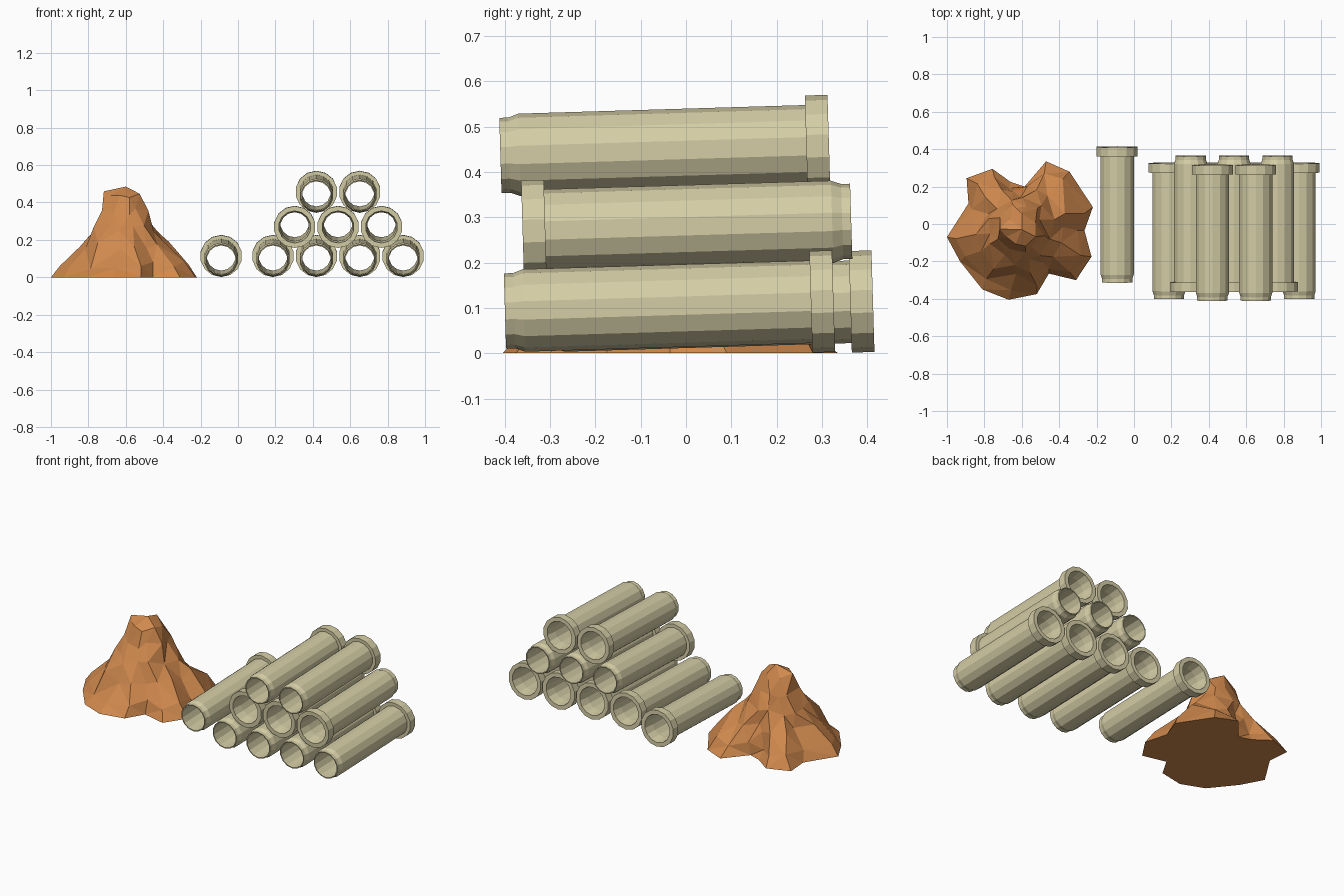
import bpy
import bmesh
import math
import random
from mathutils import Matrix, Vector

random.seed(4)

if "Cube" in bpy.data.objects:
    bpy.data.objects.remove(bpy.data.objects["Cube"], do_unlink=True)


def make_material(name, color):
    mat = bpy.data.materials.new(name)
    mat.use_nodes = True
    mat.diffuse_color = color
    mat.node_tree.nodes["Principled BSDF"].inputs["Base Color"].default_value = color
    return mat


def add_object(name, bm, mat):
    bmesh.ops.recalc_face_normals(bm, faces=bm.faces)
    mesh = bpy.data.meshes.new(name)
    bm.to_mesh(mesh)
    bm.free()
    mesh.materials.append(mat)
    obj = bpy.data.objects.new(name, mesh)
    bpy.context.collection.objects.link(obj)
    return obj


clay = make_material("pale khaki", (0.66, 0.61, 0.38, 1))
earth = make_material("orange earth", (0.63, 0.25, 0.075, 1))

# Pipe: radius and distance along the axis, from plain end to collar
SIDES = 14
LENGTH = 0.725
PROFILE = [(0.083, 0), (0.083, 0.02), (0.091, 0.042), (0.091, 0.675),
           (0.112, 0.675), (0.112, LENGTH), (0.086, LENGTH),
           (0.077, 0.66), (0.077, 0)]


def make_pipe(name, x, y, z, flipped=False):
    bm = bmesh.new()
    loops = []
    for r, t in PROFILE:
        loop = []
        for i in range(SIDES):
            a = math.tau * i / SIDES
            loop.append(bm.verts.new((r * math.sin(a), t - LENGTH / 2, r * math.cos(a))))
        loops.append(loop)
    for a, b in zip(loops, loops[1:] + loops[:1]):
        for i in range(SIDES):
            j = (i + 1) % SIDES
            bm.faces.new((a[i], a[j], b[j], b[i]))
    turn = Matrix.Rotation(math.pi if flipped else 0, 4, "Z")
    tilt = Matrix.Rotation(0.03, 4, "X")
    bm.transform(Matrix.Translation((x, y, z)) @ tilt @ turn)
    add_object(name, bm, clay)


# Stacked rows, the middle one lying the other way round
SPACING = 0.232
for row, count, x0, y, z in (("bottom", 4, 0.187, -0.037, 0.104),
                             ("middle", 3, 0.303, 0.002, 0.28),
                             ("top", 2, 0.419, -0.047, 0.447)):
    for n in range(count):
        make_pipe(f"{row}_pipe_{n + 1}", x0 + n * SPACING, y, z, row == "middle")
make_pipe("loose_pipe", -0.09, 0.05, 0.104)

# Earth mound: ragged foot outline drawn in towards a blunt peak
FOOT = [(-1, -0.07), (-0.885, 0.11), (-0.895, 0.245), (-0.757, 0.295),
        (-0.66, 0.225), (-0.585, 0.2), (-0.47, 0.335), (-0.345, 0.28),
        (-0.22, 0.09), (-0.265, -0.035), (-0.227, -0.175), (-0.31, -0.3),
        (-0.455, -0.265), (-0.52, -0.375), (-0.67, -0.405), (-0.81, -0.35),
        (-0.93, -0.2)]
LEVELS = [(0, 1), (0.065, 0.86), (0.17, 0.62), (0.26, 0.47), (0.355, 0.34), (0.445, 0.24)]
centre = Vector((-0.61, -0.03))

bm = bmesh.new()
rings = []
for height, scale in LEVELS:
    ring = []
    for p in FOOT:
        offset = Vector(p) - centre
        # Gullies fade out with height
        mean = offset.normalized() * 0.375
        pos = centre + offset.lerp(mean, min(1, height * 2.6)) * scale
        z = height
        if height:
            pos += Vector((random.uniform(-1, 1), random.uniform(-1, 1))) * 0.018
            z += random.uniform(-0.022, 0.022)
        ring.append(bm.verts.new((pos.x, pos.y, z)))
    rings.append(ring)
count = len(FOOT)
for a, b in zip(rings, rings[1:]):
    for i in range(count):
        j = (i + 1) % count
        bm.faces.new((a[i], a[j], b[j], b[i]))
peak = bm.verts.new((centre.x + 0.01, centre.y, 0.485))
for i in range(count):
    bm.faces.new((rings[-1][i], rings[-1][(i + 1) % count], peak))
bm.faces.new(rings[0])
# Merge crowded upper points into larger facets
upper = [v for ring in rings[2:] for v in ring]
bmesh.ops.remove_doubles(bm, verts=upper, dist=0.05)
bmesh.ops.triangulate(bm, faces=bm.faces[:])
add_object("earth_mound", bm, earth)
